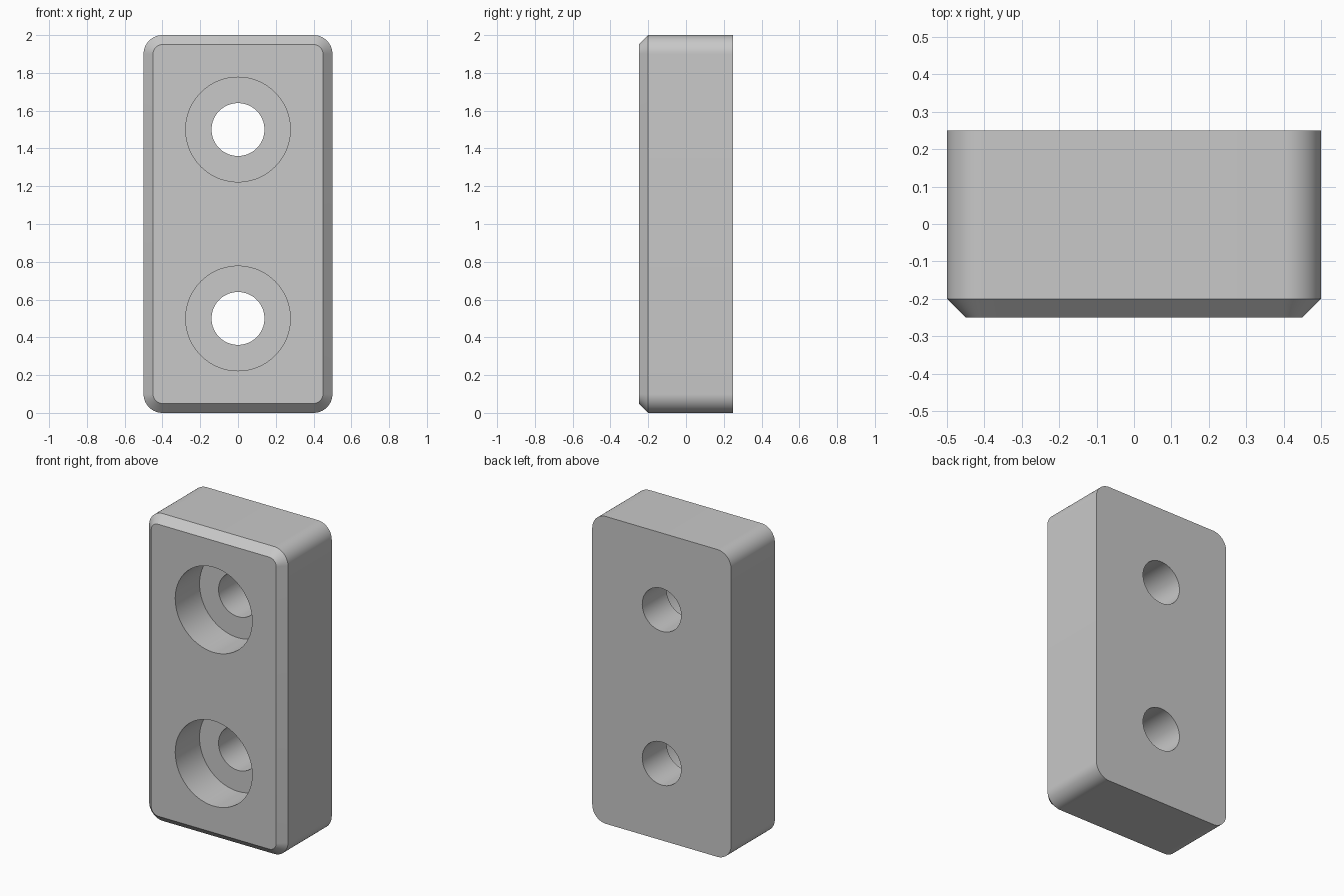
import bpy, bmesh
from math import pi, cos, sin

cube = bpy.data.objects.get("Cube")
if cube:
    bpy.data.objects.remove(cube, do_unlink=True)

grey = bpy.data.materials.new("plain grey")
grey.use_nodes = True
colour = (0.58, 0.58, 0.58, 1)
grey.diffuse_color = colour
grey.node_tree.nodes["Principled BSDF"].inputs["Base Color"].default_value = colour


def rounded_outline(half_x, half_z, radius, steps=16):
    """Rounded rectangle as (x, z) points; equal sizes give a circle."""
    points = []
    for corner, (sx, sz) in enumerate([(1, 1), (-1, 1), (-1, -1), (1, -1)]):
        for i in range(steps + 1):
            a = (corner + i / steps) * pi / 2
            points.append((sx * (half_x - radius) + radius * cos(a),
                           sz * (half_z - radius) + radius * sin(a)))
    return points


def circle(radius):
    count = 96
    return [(radius * cos(2 * pi * i / count), radius * sin(2 * pi * i / count))
            for i in range(count)]


def loft(name, sections, z):
    """Closed solid through (y, outline) sections, centred at height z."""
    bm = bmesh.new()
    rings = [[bm.verts.new((px, y, pz + z)) for px, pz in outline]
             for y, outline in sections]
    bm.faces.new(rings[0])
    bm.faces.new(rings[-1])
    count = len(rings[0])
    for a, b in zip(rings, rings[1:]):
        for i in range(count):
            j = (i + 1) % count
            bm.faces.new((a[i], a[j], b[j], b[i]))
    bmesh.ops.recalc_face_normals(bm, faces=bm.faces)
    mesh = bpy.data.meshes.new(name)
    bm.to_mesh(mesh)
    bm.free()
    mesh.materials.append(grey)
    obj = bpy.data.objects.new(name, mesh)
    bpy.context.collection.objects.link(obj)
    return obj


# Block with rounded corners and a chamfered front edge
block = loft("mounting_block", [
    (-0.25, rounded_outline(0.45, 0.95, 0.05)),
    (-0.20, rounded_outline(0.5, 1.0, 0.1)),
    (0.25, rounded_outline(0.5, 1.0, 0.1)),
], 1.0)

bpy.ops.object.select_all(action="DESELECT")
block.select_set(True)
bpy.context.view_layer.objects.active = block

# Two counterbored screw holes
for z in (0.5, 1.5):
    cutter = loft("screw_hole_cutter", [
        (-0.4, circle(0.277)),
        (0.0, circle(0.277)),
        (0.0, circle(0.14)),
        (0.4, circle(0.14)),
    ], z)
    cutter.hide_render = True
    cut = block.modifiers.new("screw_hole", "BOOLEAN")
    cut.operation = "DIFFERENCE"
    cut.solver = "EXACT"
    cut.object = cutter
    bpy.ops.object.modifier_apply(modifier=cut.name)
    bpy.data.objects.remove(cutter, do_unlink=True)

bpy.ops.object.shade_smooth_by_angle(angle=pi / 6)
